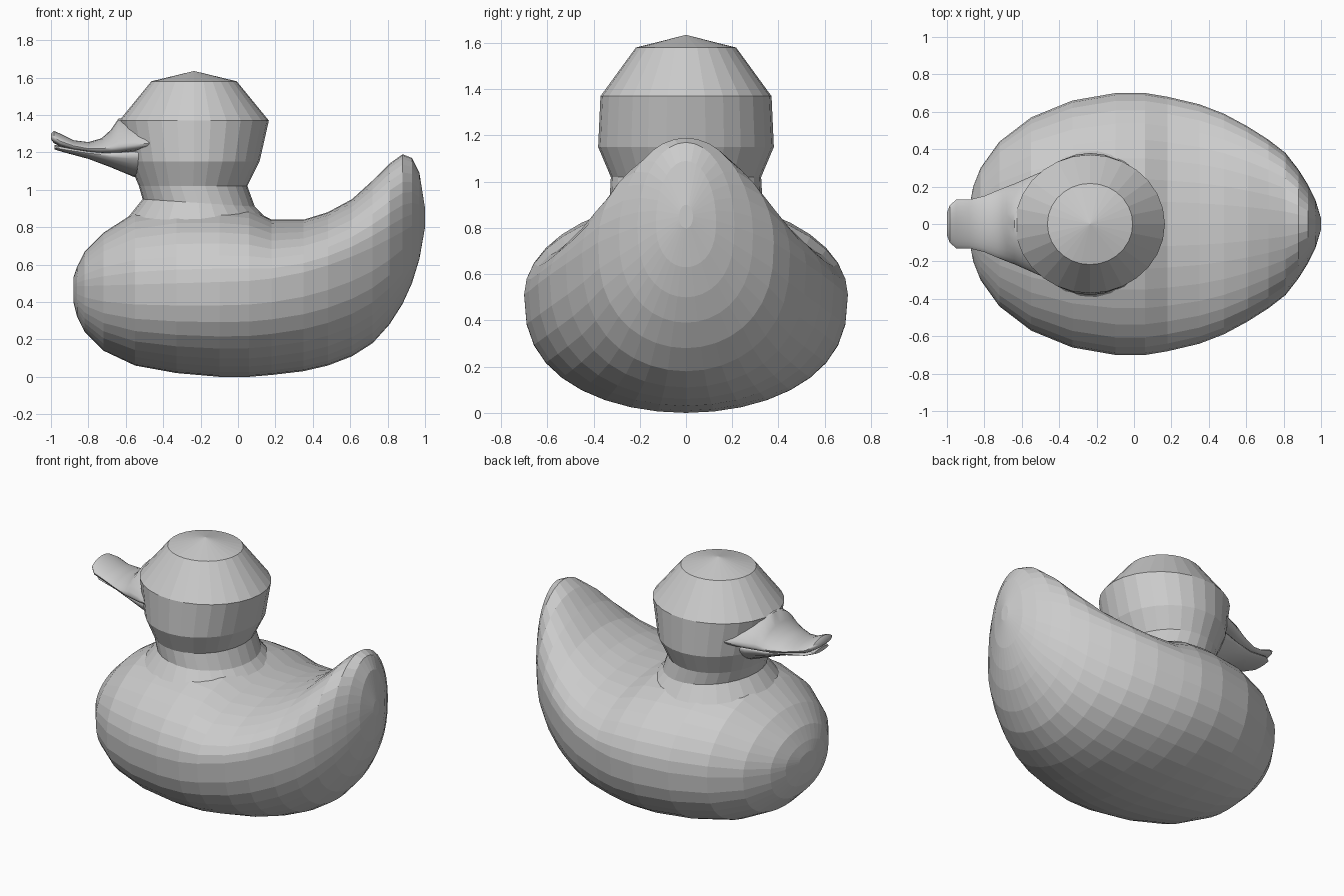
import bpy, bmesh, math

cube = bpy.data.objects.get("Cube")
if cube:
    bpy.data.objects.remove(cube, do_unlink=True)

GREY = (0.6, 0.6, 0.6, 1.0)
material = bpy.data.materials.new("plain grey")
material.use_nodes = True
material.diffuse_color = GREY
material.node_tree.nodes["Principled BSDF"].inputs["Base Color"].default_value = GREY


def skin_rings(name, rings, smooth=False, apex=None):
    """Skin a list of point rings into a closed shell, with an optional pointed top."""
    bm = bmesh.new()
    loops = [[bm.verts.new(point) for point in ring] for ring in rings]
    count = len(loops[0])
    for lower, upper in zip(loops, loops[1:]):
        for i in range(count):
            j = (i + 1) % count
            bm.faces.new((lower[i], lower[j], upper[j], upper[i]))
    bm.faces.new(loops[0])
    if apex:
        tip = bm.verts.new(apex)
        for i in range(count):
            bm.faces.new((loops[-1][i], loops[-1][(i + 1) % count], tip))
    else:
        bm.faces.new(loops[-1])
    bmesh.ops.recalc_face_normals(bm, faces=bm.faces)
    mesh = bpy.data.meshes.new(name)
    bm.to_mesh(mesh)
    bm.free()
    mesh.materials.append(material)
    obj = bpy.data.objects.new(name, mesh)
    bpy.context.collection.objects.link(obj)
    if smooth:
        bpy.ops.object.select_all(action="DESELECT")
        obj.select_set(True)
        bpy.context.view_layer.objects.active = obj
        bpy.ops.object.shade_smooth_by_angle(angle=math.radians(50))
    return obj


def cross_section(x, half_width, bottom, middle, top, sides, low_power, high_power):
    """Upright oval whose widest level sits at the given middle height."""
    ring = []
    for i in range(sides):
        angle = math.tau * i / sides
        rise = math.sin(angle)
        if rise >= 0:
            z = middle + (top - middle) * rise ** high_power
        else:
            z = middle - (middle - bottom) * abs(rise) ** low_power
        ring.append((x, half_width * math.cos(angle), z))
    return ring


def widest_level(x):
    """Height of the broadest part of the body, which climbs towards the tail."""
    return 0.51 + 0.03 * x + 0.31 * max(x, 0) ** 2


# Body with upturned tail: x, half width, bottom, top
body_stations = [
    (-.88, .09, .40, .53), (-.86, .2, .32, .59), (-.82, .3, .24, .67),
    (-.72, .44, .14, .77), (-.55, .57, .06, .88), (-.33, .66, .02, .92),
    (-.1, .7, 0, .92), (.06, .7, 0, .90), (.18, .68, .01, .84),
    (.35, .64, .03, .84), (.48, .59, .06, .88), (.61, .52, .11, .95),
    (.72, .45, .18, 1.05), (.81, .38, .28, 1.14), (.88, .29, .39, 1.19),
    (.93, .21, .5, 1.17), (.97, .13, .63, 1.09), (1, .03, .8, .9),
]
body_rings = [
    cross_section(x, w, bottom, widest_level(x), top, 36, .8, 1)
    for x, w, bottom, top in body_stations
]
skin_rings("body", body_rings)


# Head and neck: height, centre x, radius along x, radius along y, forward tilt
head_levels = [
    (.83, -.2, .39, .4, .02), (.93, -.21, .3, .33, .02),
    (1.02, -.24, .29, .325, 0), (1.15, -.235, .35, .38, 0),
    (1.37, -.235, .4, .37, 0), (1.58, -.235, .228, .217, 0),
]
SIDES = 28
head_rings = []
for z, centre, radius_x, radius_y, tilt in head_levels:
    ring = []
    for i in range(SIDES):
        angle = math.tau * i / SIDES
        across, along = math.sin(angle), math.cos(angle)
        ring.append((centre + radius_x * along, radius_y * across, z - tilt * along))
    head_rings.append(ring)
skin_rings("head_and_neck", head_rings, apex=(-.235, 0, 1.635))


# Upper bill: x, half width, underside, rim, ridge
upper_bill = [
    (-1, .06, 1.27, 1.28, 1.3), (-.985, .1, 1.25, 1.28, 1.315),
    (-.95, .13, 1.23, 1.26, 1.3), (-.88, .13, 1.21, 1.235, 1.265),
    (-.8, .15, 1.2, 1.22, 1.255), (-.73, .18, 1.19, 1.22, 1.275),
    (-.68, .2, 1.19, 1.225, 1.32), (-.64, .215, 1.19, 1.23, 1.38),
    (-.55, .255, 1.2, 1.24, 1.38), (-.47, .29, 1.22, 1.25, 1.36),
]
skin_rings("upper_bill", [cross_section(*s, 24, .6, 1.5) for s in upper_bill], smooth=True)

# Lower bill: same layout, keel below and a flat top
lower_bill = [
    (-.98, .07, 1.215, 1.225, 1.24), (-.93, .11, 1.2, 1.215, 1.23),
    (-.8, .125, 1.165, 1.195, 1.21), (-.68, .16, 1.12, 1.185, 1.21),
    (-.56, .2, 1.07, 1.19, 1.21), (-.45, .24, 1.05, 1.2, 1.22),
]
skin_rings("lower_bill", [cross_section(*s, 24, 1.2, .6) for s in lower_bill], smooth=True)
